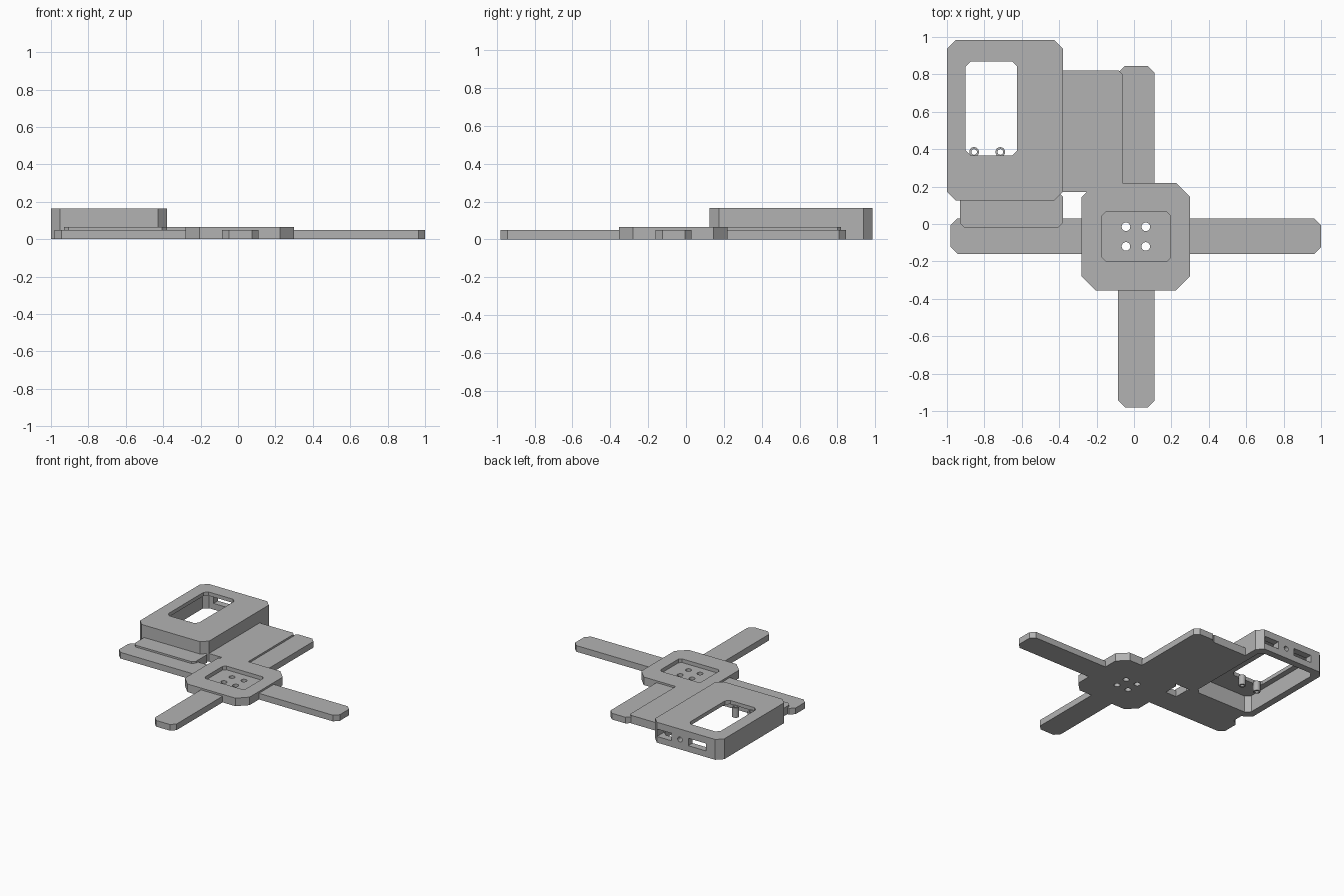
import bpy, bmesh
from mathutils import Vector

cube = bpy.data.objects.get("Cube")
if cube:
    bpy.data.objects.remove(cube, do_unlink=True)

# Single plain material
grey = bpy.data.materials.new("plain grey")
grey.use_nodes = True
grey.diffuse_color = (0.45, 0.45, 0.45, 1)
grey.node_tree.nodes["Principled BSDF"].inputs["Base Color"].default_value = grey.diffuse_color


def finish(name, bm):
    mesh = bpy.data.meshes.new(name)
    bmesh.ops.recalc_face_normals(bm, faces=bm.faces)
    bm.to_mesh(mesh)
    bm.free()
    mesh.materials.append(grey)
    obj = bpy.data.objects.new(name, mesh)
    bpy.context.collection.objects.link(obj)
    return obj


def plate(name, x, y, z, cut=0.0):
    """Slab with chamfered upright corners."""
    x0, x1, y0, y1, c = *x, *y, cut
    if c:
        outline = [(x0 + c, y0), (x1 - c, y0), (x1, y0 + c), (x1, y1 - c),
                   (x1 - c, y1), (x0 + c, y1), (x0, y1 - c), (x0, y0 + c)]
    else:
        outline = [(x0, y0), (x1, y0), (x1, y1), (x0, y1)]
    bm = bmesh.new()
    face = bm.faces.new([bm.verts.new((px, py, z[0])) for px, py in outline])
    top = bmesh.ops.extrude_face_region(bm, geom=[face])["geom"]
    bmesh.ops.translate(bm, vec=(0, 0, z[1] - z[0]),
                        verts=[v for v in top if isinstance(v, bmesh.types.BMVert)])
    return finish(name, bm)


def rod(name, center, radius, depth, axis="Z"):
    bm = bmesh.new()
    bmesh.ops.create_cone(bm, cap_ends=True, segments=24, radius1=radius,
                          radius2=radius, depth=depth)
    turn = Vector((0, 0, 1)).rotation_difference(
        Vector((0, 1, 0) if axis == "Y" else (0, 0, 1))).to_matrix()
    bmesh.ops.rotate(bm, verts=bm.verts, matrix=turn)
    bmesh.ops.translate(bm, verts=bm.verts, vec=center)
    return finish(name, bm)


def carve(target, cutters):
    """Subtract each cutter, bake the result and drop the cutters."""
    for cutter in cutters:
        mod = target.modifiers.new("cut", "BOOLEAN")
        mod.operation, mod.solver, mod.object = "DIFFERENCE", "EXACT", cutter
    bpy.context.view_layer.update()
    graph = bpy.context.evaluated_depsgraph_get()
    mesh = bpy.data.meshes.new_from_object(target.evaluated_get(graph))
    target.modifiers.clear()
    target.data = mesh
    for cutter in cutters:
        bpy.data.objects.remove(cutter, do_unlink=True)


# Four arms, tucked a little way into the hub
ARM_Z = (0, 0.05)
plate("left_arm", (0.23, 1.0), (-0.16, 0.03), ARM_Z, 0.036)
plate("right_arm", (-0.98, -0.21), (-0.16, 0.03), ARM_Z, 0.036)
plate("front_arm", (-0.085, 0.11), (-0.98, -0.29), ARM_Z, 0.036)
plate("back_arm", (-0.085, 0.11), (0.15, 0.845), ARM_Z, 0.036)

# Hub with a shallow pocket and four screw holes
hub = plate("hub", (-0.28, 0.30), (-0.355, 0.22), (0, 0.065), 0.075)
cutters = [plate("pocket_cutter", (-0.17, 0.195), (-0.2, 0.065), (0.035, 0.2), 0.02)]
for hx in (-0.043, 0.063):
    for hy in (-0.12, -0.015):
        cutters.append(rod("hole_cutter", (hx, hy, 0), 0.023, 0.3))
carve(hub, cutters)

# Bridging plates between the arms and the case
plate("side_plate", (-0.4, -0.062), (0.17, 0.82), (0, 0.065), 0.02)
plate("front_plate", (-0.93, -0.38), (-0.02, 0.17), (0, 0.065), 0.025)

# Case: open underneath, window on top, ports in the back wall
case = plate("case", (-1.0, -0.38), (0.125, 0.985), (0, 0.165), 0.048)
carve(case, [
    plate("cavity_cutter", (-0.945, -0.435), (0.18, 0.93), (-0.1, 0.135), 0.035),
    plate("window_cutter", (-0.9, -0.625), (0.365, 0.87), (0.1, 0.3), 0.028),
    plate("wide_port_cutter", (-0.87, -0.71), (0.9, 1.1), (0.05, 0.11)),
    plate("small_port_cutter", (-0.56, -0.43), (0.9, 1.1), (0.05, 0.11)),
    rod("jack_cutter", (-0.635, 1.0, 0.08), 0.02, 0.2, "Y"),
])

# Hollow posts hanging at the window edge
for side, px in (("right", -0.855), ("left", -0.715)):
    post = rod(side + "_post", (px, 0.385, 0.1), 0.026, 0.08)
    carve(post, [rod("bore_cutter", (px, 0.385, 0.1), 0.015, 0.3)])
    bpy.ops.object.select_all(action="DESELECT")
    post.select_set(True)
    bpy.context.view_layer.objects.active = post
    bpy.ops.object.shade_smooth_by_angle()
